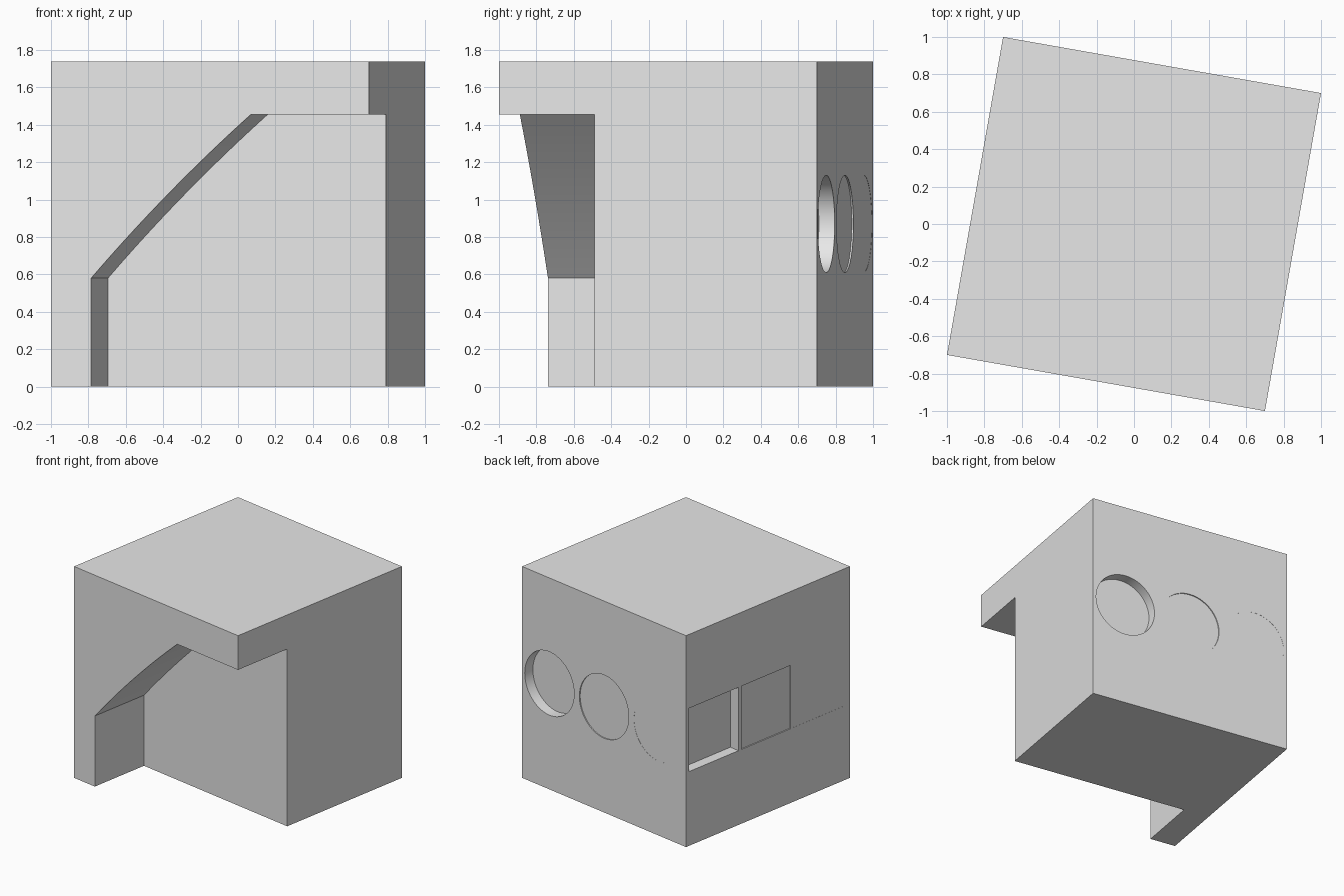
import bpy
import bmesh
from math import radians, sin, cos, pi
from mathutils import Vector

if "Cube" in bpy.data.objects:
    bpy.data.objects.remove(bpy.data.objects["Cube"], do_unlink=True)

SIDE, HEIGHT = 1.726, 1.737
H = SIDE / 2
MID_Z = 0.87
RADIUS = 0.26
DEPTHS = (0.086, 0.0086, 0.001)

grey = bpy.data.materials.new("light_grey")
grey.use_nodes = True
grey.diffuse_color = (0.8, 0.8, 0.8, 1)
grey.node_tree.nodes["Principled BSDF"].inputs["Base Color"].default_value = (0.8, 0.8, 0.8, 1)


def prism(name, profile, y0, y1):
    """Extrude an (x, z) outline along y."""
    bm = bmesh.new()
    face = bm.faces.new([bm.verts.new((x, y0, z)) for x, z in profile])
    extruded = bmesh.ops.extrude_face_region(bm, geom=[face])["geom"]
    moved = [v for v in extruded if isinstance(v, bmesh.types.BMVert)]
    bmesh.ops.translate(bm, verts=moved, vec=(0, y1 - y0, 0))
    bmesh.ops.recalc_face_normals(bm, faces=bm.faces)
    mesh = bpy.data.meshes.new(name)
    bm.to_mesh(mesh)
    bm.free()
    mesh.materials.append(grey)
    obj = bpy.data.objects.new(name, mesh)
    bpy.context.collection.objects.link(obj)
    return obj


def rect(x0, x1, z0, z1):
    return [(x0, z0), (x1, z0), (x1, z1), (x0, z1)]


def cut(body, cutter):
    mod = body.modifiers.new("cut", "BOOLEAN")
    mod.operation = "DIFFERENCE"
    mod.solver = "EXACT"
    mod.object = cutter
    bpy.context.view_layer.objects.active = body
    bpy.ops.object.modifier_apply(modifier=mod.name)
    bpy.data.objects.remove(cutter, do_unlink=True)


# Main block
block = prism("block", rect(-H, H, 0, HEIGHT), -H, H)

# Front notch with a gently bowed slope, open to the front, side and bottom
low, high = Vector((-0.645, 0.58)), Vector((0.223, 1.456))
bow = Vector((-0.7, 0.7)) * 0.02
slope = []
for i in range(17):
    t = i / 16
    slope.append(tuple(low.lerp(high, t) + bow * 4 * t * (1 - t)))
outline = [(low.x, -0.2)] + slope + [(H + 0.2, high.y), (H + 0.2, -0.2)]
cut(block, prism("notch_cutter", outline, -H - 0.2, -H + 0.518))

# Round recesses on the back, each shallower than the last
for i, depth in enumerate(DEPTHS):
    cx = SIDE / 3 * (1 - i)
    circle = [(cx + RADIUS * cos(a * pi / 32), MID_Z + RADIUS * sin(a * pi / 32))
              for a in range(64)]
    cut(block, prism("round_cutter", circle, H - depth, H + 0.1))

# Square recesses on the right side, each shallower than the last
for i, depth in enumerate(DEPTHS):
    cy = 0.57 - 0.55 * i
    square = rect(-H - 0.1, -H + depth, MID_Z - RADIUS, MID_Z + RADIUS)
    cut(block, prism("square_cutter", square, cy - RADIUS, cy + RADIUS))

# Turn the block and smooth its curved walls
block.rotation_euler.z = radians(-10)
bpy.ops.object.select_all(action="DESELECT")
block.select_set(True)
bpy.context.view_layer.objects.active = block
bpy.ops.object.shade_smooth_by_angle(angle=radians(30))
